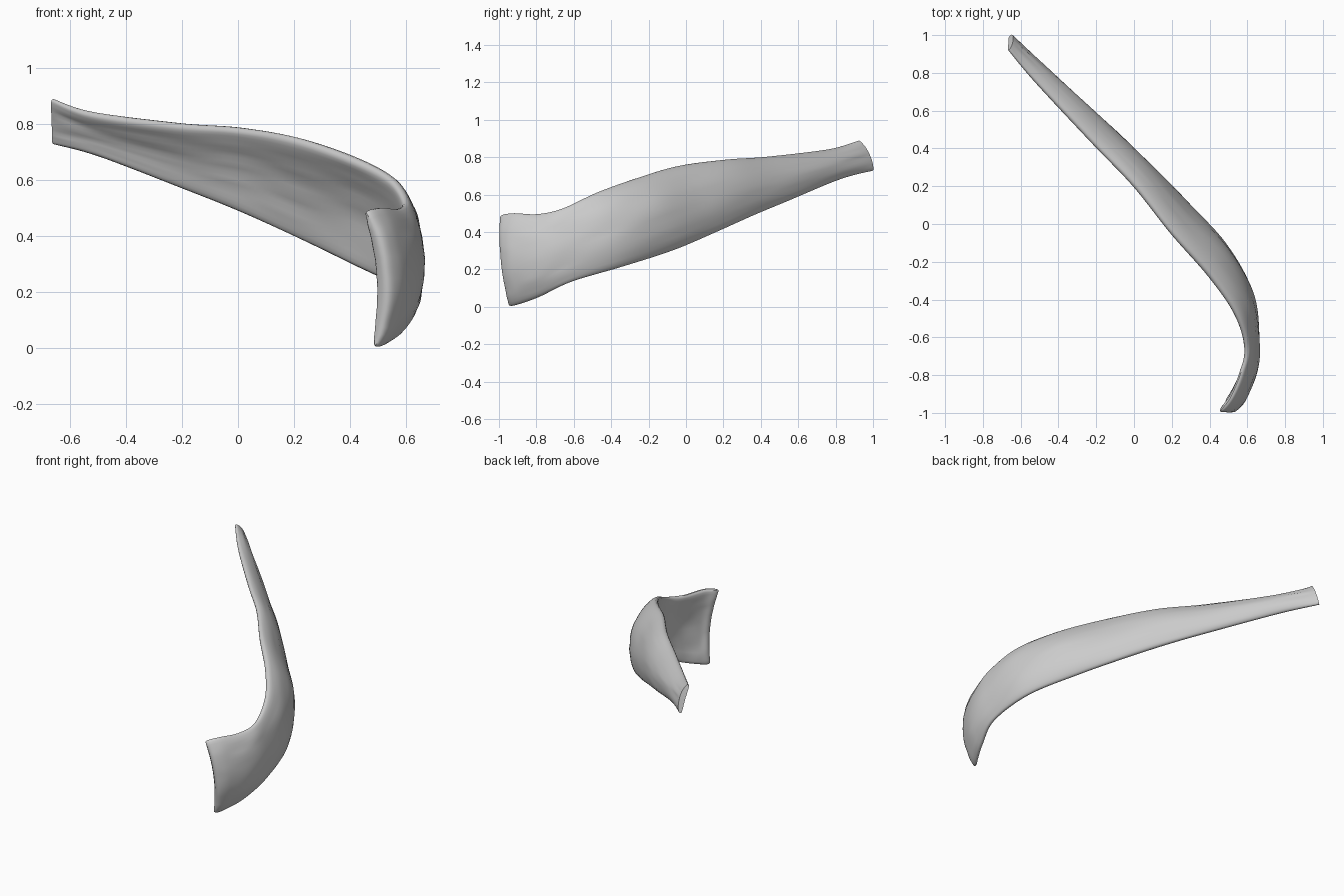
import bpy, bmesh, math
from mathutils import Vector, noise

if "Cube" in bpy.data.objects:
    bpy.data.objects.remove(bpy.data.objects["Cube"])

# Cross-sections along the strap: top edge, middle, bottom edge, half thickness
STATIONS = [
    ((-.662, .922, .887), (-.652, .97, .81), (-.657, .997, .727), .018),
    ((-.52, .75, .835), (-.485, .805, .765), (-.495, .82, .683), .028),
    ((-.22, .43, .797), (-.175, .505, .69), (-.20, .55, .57), .034),
    ((0, .20, .78), (.048, .285, .65), (0, .36, .49), .037),
    ((.20, -.05, .747), (.257, .057, .58), (.20, .16, .40), .040),
    ((.40, -.28, .677), (.47, -.173, .505), (.40, -.07, .303), .041),
    ((.54, -.48, .607), (.597, -.40, .42), (.572, -.34, .215), .038),
    ((.595, -.66, .525), (.632, -.64, .33), (.62, -.61, .135), .032),
    ((.565, -.79, .495), (.617, -.79, .27), (.572, -.78, .055), .034),
    ((.51, -.92, .50), (.56, -.92, .25), (.525, -.88, .018), .034),
    ((.453, -.992, .49), (.507, -.975, .25), (.487, -.945, .0), .035),
]
SIDES, STEPS, ROUND = 40, 9, 5


def spline(p0, p1, p2, p3, t):
    return 0.5 * (2 * p1 + (p2 - p0) * t + (2 * p0 - 5 * p1 + 4 * p2 - p3) * t * t
                  + (3 * p1 - p0 - 3 * p2 + p3) * t ** 3)


def station(i):
    top, mid, low, half = STATIONS[max(0, min(i, len(STATIONS) - 1))]
    return [Vector(top), Vector(mid), Vector(low), half]


def section(u):
    i = min(int(u), len(STATIONS) - 2)
    return [spline(*q, u - i) for q in zip(*(station(i + k) for k in (-1, 0, 1, 2)))]


def sheet(u, s):
    # curved middle surface, s runs from 1 (top edge) to -1 (bottom edge)
    top, mid, low, _ = section(u)
    return top * (s * (s + 1) / 2) + mid * (1 - s * s) + low * (s * (s - 1) / 2)


def ring(u, shrink=1.0):
    last = len(STATIONS) - 1
    points = []
    for k in range(SIDES):
        a = math.tau * k / SIDES
        s = math.cos(a)
        along = sheet(min(u + .05, last), s) - sheet(max(u - .05, 0), s)
        across = sheet(u, min(s + .01, 1)) - sheet(u, max(s - .01, -1))
        out = across.cross(along).normalized()
        # long shallow fibre streaks
        streak = .005 * noise.noise(Vector((u * .9, s * 7, 4 if a < math.pi else 9)))
        w = math.sin(a)
        half = section(u)[3] * math.copysign(abs(w) ** .75, w) * shrink
        points.append(sheet(u, s * (1 - .06 * (1 - shrink))) + out * (half + streak * abs(w)))
    return points


# Strap body lofted through the sections, with a rounded rim on the front end
bm = bmesh.new()
total = (len(STATIONS) - 1) * STEPS
rings = []
for j in range(total + 1):
    t = .93 * max(0, j - total + ROUND) / ROUND
    rings.append([bm.verts.new(p) for p in ring(j / STEPS, math.sqrt(1 - t * t))])
for a, b in zip(rings, rings[1:]):
    for k in range(SIDES):
        n = (k + 1) % SIDES
        bm.faces.new((a[k], a[n], b[n], b[k]))

# End caps, bridged straight across the thickness
for r in (rings[0], rings[-1]):
    bm.faces.new((r[0], r[1], r[-1]))
    for k in range(1, SIDES // 2 - 1):
        bm.faces.new((r[k], r[k + 1], r[-k - 1], r[-k]))
    h = SIDES // 2
    bm.faces.new((r[h - 1], r[h], r[h + 1]))
bmesh.ops.recalc_face_normals(bm, faces=bm.faces)

mesh = bpy.data.meshes.new("curved_strap")
bm.to_mesh(mesh)
bm.free()
strap = bpy.data.objects.new("curved_strap", mesh)
bpy.context.collection.objects.link(strap)
bpy.context.view_layer.objects.active = strap
strap.select_set(True)
bpy.ops.object.shade_smooth_by_angle(angle=math.radians(40))
